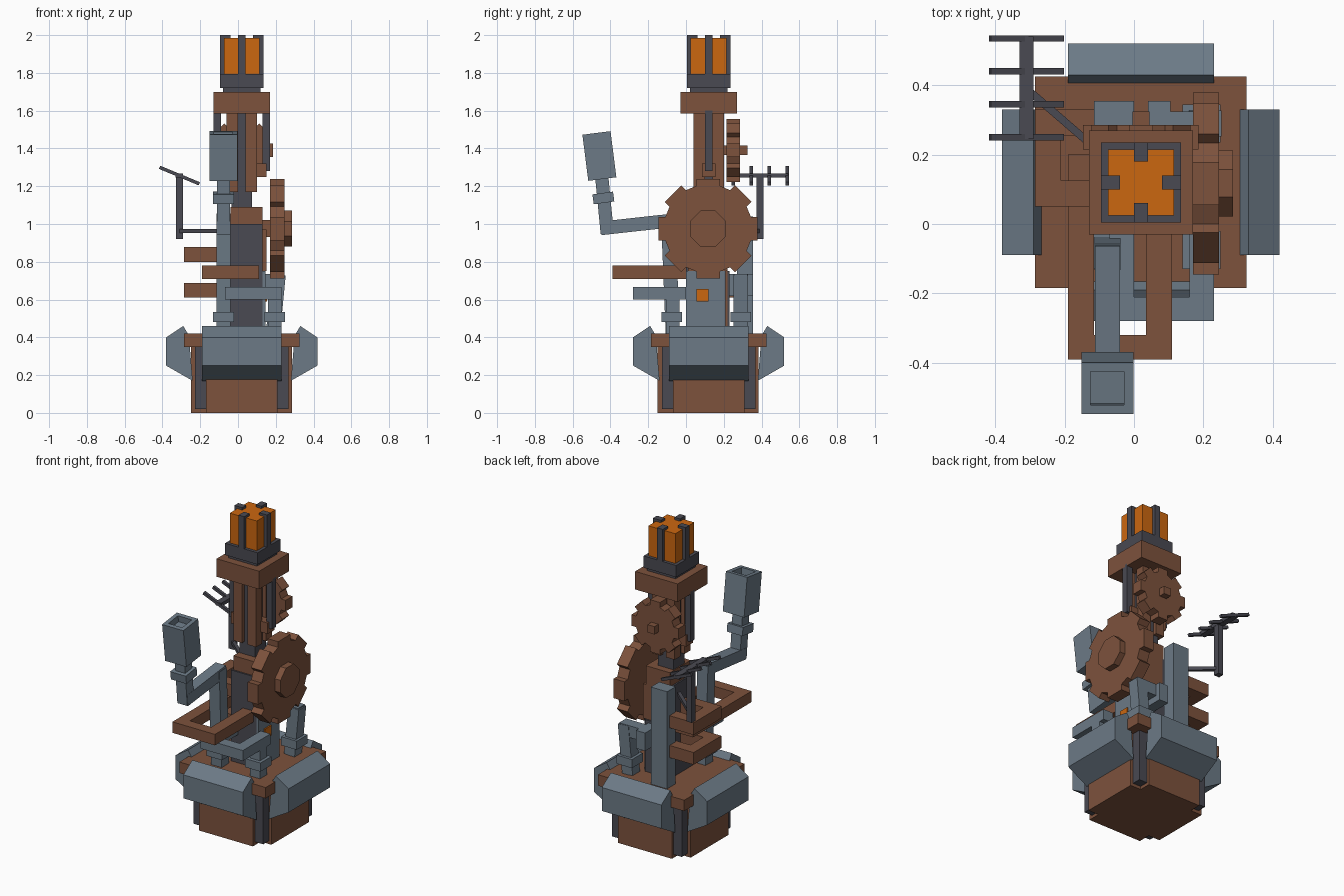
import bpy, bmesh, math
from mathutils import Vector, Matrix

cube = bpy.data.objects.get("Cube")
if cube:
    bpy.data.objects.remove(cube, do_unlink=True)


def material(name, rgb):
    m = bpy.data.materials.new(name)
    m.use_nodes = True
    m.diffuse_color = (*rgb, 1)
    m.node_tree.nodes["Principled BSDF"].inputs["Base Color"].default_value = (*rgb, 1)
    return m


BROWN = material("rust brown", (0.205, 0.085, 0.046))
SLATE = material("slate metal", (0.15, 0.195, 0.24))
DARK = material("dark iron", (0.068, 0.068, 0.085))
ORANGE = material("glowing orange", (0.6, 0.135, 0.005))
CX, CY = 0.02, 0.12  # main tower axis


def finish(name, bm, mat):
    bmesh.ops.recalc_face_normals(bm, faces=bm.faces)
    me = bpy.data.meshes.new(name)
    bm.to_mesh(me)
    bm.free()
    me.materials.append(mat)
    ob = bpy.data.objects.new(name, me)
    bpy.context.collection.objects.link(ob)
    return ob


def box(name, x, y, z, mat):
    """Box from its (min, max) range on each axis."""
    bm = bmesh.new()
    bmesh.ops.create_cube(bm, size=1)
    for v in bm.verts:
        v.co = Vector([r[0] if c < 0 else r[1] for c, r in zip(v.co, (x, y, z))])
    return finish(name, bm, mat)


def centred(name, half, z, mat):
    return box(name, (CX - half, CX + half), (CY - half, CY + half), z, mat)


def bar(name, p, q, w, mat):
    """Square bar between two points."""
    p, q = Vector(p), Vector(q)
    bm = bmesh.new()
    bmesh.ops.create_cube(bm, size=1)
    rot = (q - p).to_track_quat('Z', 'Y').to_matrix().to_4x4()
    bm.transform(Matrix.Translation((p + q) / 2) @ rot @ Matrix.Diagonal((w, w, (q - p).length, 1)))
    return finish(name, bm, mat)


def prism(name, points, depth, matrix, mat):
    """Extrude a flat outline along its local z, then place it."""
    bm = bmesh.new()
    face = bm.faces.new([bm.verts.new((a, b, 0)) for a, b in points])
    out = bmesh.ops.extrude_face_region(bm, geom=[face])
    for v in out["geom"]:
        if isinstance(v, bmesh.types.BMVert):
            v.co.z += depth
    bm.transform(matrix)
    return finish(name, bm, mat)


def gear_outline(outer, inner, teeth, tooth_half):
    pts = []
    root = math.asin(tooth_half / inner)
    tip = math.asin(tooth_half / outer)
    for i in range(teeth):
        a = math.tau * i / teeth
        for r, d in ((inner, -root), (outer, -tip), (outer, tip), (inner, root)):
            pts.append((r * math.cos(a + d), r * math.sin(a + d)))
    return pts


# Base: crossed blocks, corner posts and top deck
box("base_block_wide", (-0.25, 0.285), (CY - 0.19, CY + 0.19), (0, 0.36), BROWN)
box("base_block_long", (CX - 0.19, CX + 0.19), (-0.15, 0.385), (0, 0.36), BROWN)
for sx in (-1, 1):
    for sy in (-1, 1):
        x, y = CX + sx * 0.217, CY + sy * 0.217
        box("corner_post", (x - 0.03, x + 0.03), (y - 0.03, y + 0.03), (0.02, 0.36), DARK)
centred("deck", 0.305, (0.35, 0.42), BROWN)

# Four armoured bumpers around the base
profile = [(0.26, 0.17), (0.40, 0.25), (0.40, 0.40), (0.31, 0.46), (0.28, 0.41)]
for i in range(4):
    place = (Matrix.Translation((CX, CY, 0)) @ Matrix.Rotation(i * math.pi / 2, 4, 'Z')
             @ Matrix.Translation((0, 0.21, 0)) @ Matrix.Rotation(math.pi / 2, 4, 'X'))
    prism("bumper", profile, 0.42, place, SLATE)

# Lower tower
box("tower", (-0.04, 0.13), (0.01, 0.22), (0.42, 1.09), BROWN)
box("tower_front_plate", (-0.04, 0.13), (0.0, 0.02), (0.42, 1.0), DARK)
box("tower_back_plate", (-0.04, 0.13), (0.21, 0.23), (0.42, 0.75), DARK)
box("tower_left_plate", (-0.05, -0.03), (0.0, 0.22), (0.42, 1.0), DARK)
box("side_panel", (0.12, 0.145), (0.0, 0.21), (0.42, 0.75), SLATE)
box("side_plate", (0.12, 0.15), (0.01, 0.22), (0.75, 0.97), BROWN)
box("signal_lamp", (0.14, 0.153), (0.055, 0.12), (0.59, 0.655), ORANGE)

# Upper shaft with corner pillars and side rods
centred("shaft_core", 0.055, (1.05, 1.6), DARK)
for sx in (-1, 1):
    for sy in (-1, 1):
        x, y = CX + sx * 0.05, CY + sy * 0.05
        box("shaft_pillar", (x - 0.03, x + 0.03), (y - 0.03, y + 0.03), (1.17, 1.6), BROWN)
    x = CX + sx * 0.13
    box("side_rod", (x - 0.02, x + 0.02), (0.10, 0.14), (1.28, 1.6), DARK)
    box("rod_bracket", (min(x, CX), max(x, CX)), (0.085, 0.155), (1.25, 1.32), BROWN)

# Lantern head
centred("head_plate", 0.15, (1.585, 1.70), BROWN)
centred("head_neck", 0.10, (1.69, 1.73), DARK)
centred("lantern_tray", 0.115, (1.72, 1.795), DARK)
centred("lantern_glow", 0.095, (1.79, 1.985), ORANGE)
for s in (-1, 1):
    a, b = sorted((s * 0.06, s * 0.115))
    box("lantern_bar_side", (CX + a, CX + b), (CY - 0.02, CY + 0.02), (1.79, 2.0), DARK)
    box("lantern_bar_end", (CX - 0.02, CX + 0.02), (CY + a, CY + b), (1.79, 2.0), DARK)

# Large gear on the left side, small gear on the back
side = Matrix.Translation((0.17, 0.117, 0.975)) @ Matrix.Rotation(math.pi / 2, 4, 'Y')
prism("large_gear", gear_outline(0.27, 0.235, 8, 0.062), 0.075, side, BROWN)
octagon = [(0.103 * math.cos(a), 0.103 * math.sin(a))
           for a in (math.pi / 8 + i * math.pi / 4 for i in range(8))]
prism("large_gear_hub", octagon, 0.115, side, BROWN)
box("large_gear_axle", (0.1, 0.18), (0.07, 0.16), (0.93, 1.02), BROWN)
rear = Matrix.Translation((CX, 0.285, 1.39)) @ Matrix.Rotation(math.pi / 2, 4, 'X')
prism("small_gear", gear_outline(0.17, 0.138, 8, 0.035), 0.07, rear, BROWN)
box("small_gear_hub", (CX - 0.025, CX + 0.025), (0.18, 0.325), (1.365, 1.415), BROWN)

# Front handle frame
Z = (0.71, 0.78)
box("frame_left_bar", (0.035, 0.11), (-0.39, 0.02), Z, BROWN)
box("frame_front_bar", (-0.19, 0.11), (-0.39, -0.32), Z, BROWN)
box("frame_right_bar", (-0.19, -0.115), (-0.39, 0.20), Z, BROWN)
box("frame_back_bar", (-0.19, -0.03), (0.12, 0.20), Z, BROWN)

# Two side brackets wrapping the rear stack
for z in (0.61, 0.80):
    Z = (z, z + 0.078)
    box("bracket_outer", (-0.285, -0.21), (0.05, 0.33), Z, BROWN)
    box("bracket_front", (-0.285, -0.03), (0.05, 0.125), Z, BROWN)
    box("bracket_back", (-0.285, -0.10), (0.255, 0.33), Z, BROWN)
box("rear_stack", (-0.115, 0.0), (0.27, 0.355), (0.42, 1.04), SLATE)

# Exhaust pipe with a tilted cup
X = -0.077
bar("exhaust_riser", (X, -0.07, 0.42), (X, -0.095, 1.04), 0.075, SLATE)
box("exhaust_riser_collar", (X - 0.055, X + 0.055), (-0.13, -0.02), (0.48, 0.535), SLATE)
bar("exhaust_arm", (X, -0.06, 1.02), (X, -0.45, 0.977), 0.072, SLATE)
bar("exhaust_neck", (X, -0.417, 0.95), (X, -0.446, 1.25), 0.07, SLATE)
bar("exhaust_collar", (X, -0.434, 1.112), (X, -0.441, 1.164), 0.11, SLATE)
cup = bar("exhaust_cup", (X, -0.443, 1.238), (X, -0.474, 1.482), 0.15, SLATE)
bm = bmesh.new()
bm.from_mesh(cup.data)
top = max(bm.faces, key=lambda f: f.calc_center_median().z)
bmesh.ops.inset_region(bm, faces=[top], thickness=0.037)
hole = bmesh.ops.extrude_discrete_faces(bm, faces=[top])["faces"][0]
bmesh.ops.translate(bm, verts=hole.verts, vec=-0.04 * hole.normal)
bm.to_mesh(cup.data)
bm.free()

# Coolant pipe looping round the front
Z = (0.6, 0.667)
box("coolant_front", (-0.07, 0.23), (-0.28, -0.21), Z, SLATE)
box("coolant_left", (0.16, 0.23), (-0.28, 0.0), Z, SLATE)
box("coolant_right", (-0.07, 0.0), (-0.28, 0.02), Z, SLATE)
box("coolant_drop", (0.16, 0.23), (-0.107, -0.035), (0.42, 0.64), SLATE)
box("coolant_collar", (0.14, 0.25), (-0.13, -0.02), (0.48, 0.535), SLATE)

# Arched pipe at the rear left
bar("arch_outer", (0.185, 0.29, 0.42), (0.215, 0.29, 0.73), 0.075, SLATE)
box("arch_top", (0.05, 0.245), (0.255, 0.325), (0.66, 0.735), SLATE)
box("arch_inner", (0.04, 0.105), (0.21, 0.355), (0.62, 0.735), SLATE)
box("arch_collar", (0.14, 0.25), (0.235, 0.345), (0.48, 0.535), SLATE)

# Aerial
bar("aerial_strut", (-0.31, 0.39, 0.963), (-0.09, 0.20, 0.963), 0.022, DARK)
bar("aerial_mast", (-0.31, 0.393, 0.92), (-0.31, 0.393, 1.26), 0.037, DARK)
box("aerial_boom", (-0.33, -0.29), (0.245, 0.54), (1.245, 1.268), DARK)
for i in range(4):
    y = 0.25 + i * 0.095
    bar("aerial_element", (-0.415, y, 1.3), (-0.205, y, 1.213), 0.018, DARK)
